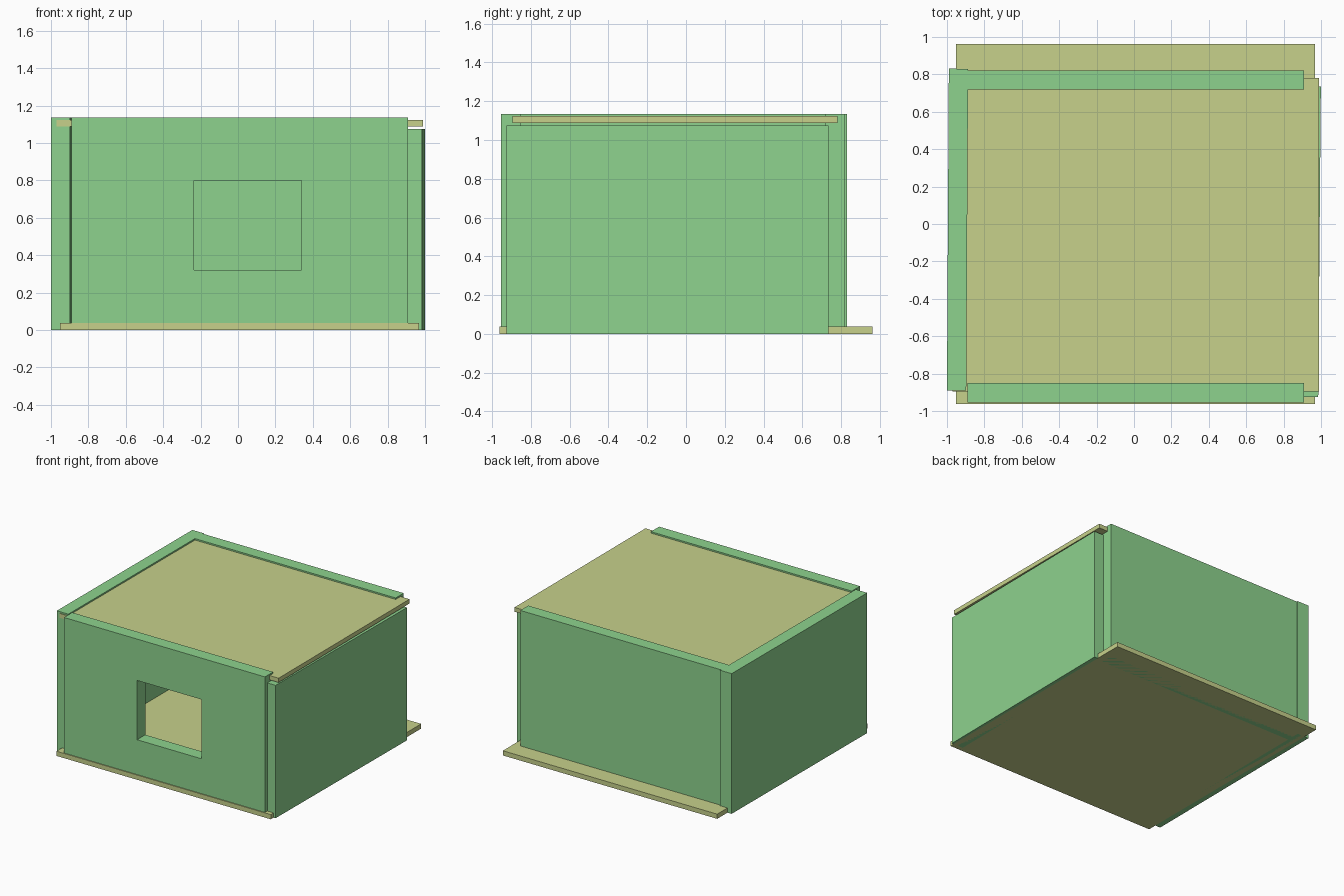
import bpy, math

if "Cube" in bpy.data.objects:
    bpy.data.objects.remove(bpy.data.objects["Cube"])


def material(name, rgb):
    mat = bpy.data.materials.new(name)
    mat.diffuse_color = (*rgb, 1)
    mat.use_nodes = True
    mat.node_tree.nodes["Principled BSDF"].inputs["Base Color"].default_value = mat.diffuse_color
    return mat


GREEN = material("wall_green", (0.27, 0.65, 0.27))
YELLOW = material("slab_yellow", (0.57, 0.64, 0.26))


def slab(name, x, y, z, mat=None, turn=0.0):
    """Box from (min, max) ranges, turned about its own vertical axis."""
    centre = [(a + b) / 2 for a, b in (x, y, z)]
    bpy.ops.mesh.primitive_cube_add(size=1, location=centre)
    ob = bpy.context.object
    ob.name = name
    ob.scale = [b - a for a, b in (x, y, z)]
    bpy.ops.object.transform_apply(location=False, rotation=False, scale=True)
    ob.rotation_euler.z = turn
    if mat:
        ob.data.materials.append(mat)
    return ob


# floor and ceiling slabs
slab("floor", (-0.953, 0.967), (-0.962, 0.962), (0, 0.038), YELLOW)
slab("ceiling", (-0.97, 0.99), (-0.895, 0.78), (1.088, 1.123), YELLOW)

# walls; the two side walls stand slightly askew
slab("back_wall", (-0.89, 0.91), (0.718, 0.82), (0, 1.135), GREEN)
slab("left_wall", (-0.995, -0.892), (-0.89, 0.83), (0, 1.135), GREEN, -math.atan(0.01 / 1.72))
slab("right_wall", (0.888, 0.992), (-0.925, 0.735), (0, 1.075), GREEN, -math.atan(0.014 / 1.66))
front = slab("front_wall", (-0.89, 0.91), (-0.955, -0.85), (0, 1.135), GREEN)

# window opening through the front wall
cutter = slab("window_cutter", (-0.235, 0.34), (-1.1, -0.7), (0.32, 0.80), GREEN)
cut = front.modifiers.new("window", 'BOOLEAN')
cut.operation = 'DIFFERENCE'
cut.solver = 'EXACT'
cut.object = cutter
bpy.context.view_layer.objects.active = front
bpy.ops.object.modifier_apply(modifier=cut.name)
bpy.data.objects.remove(cutter)
